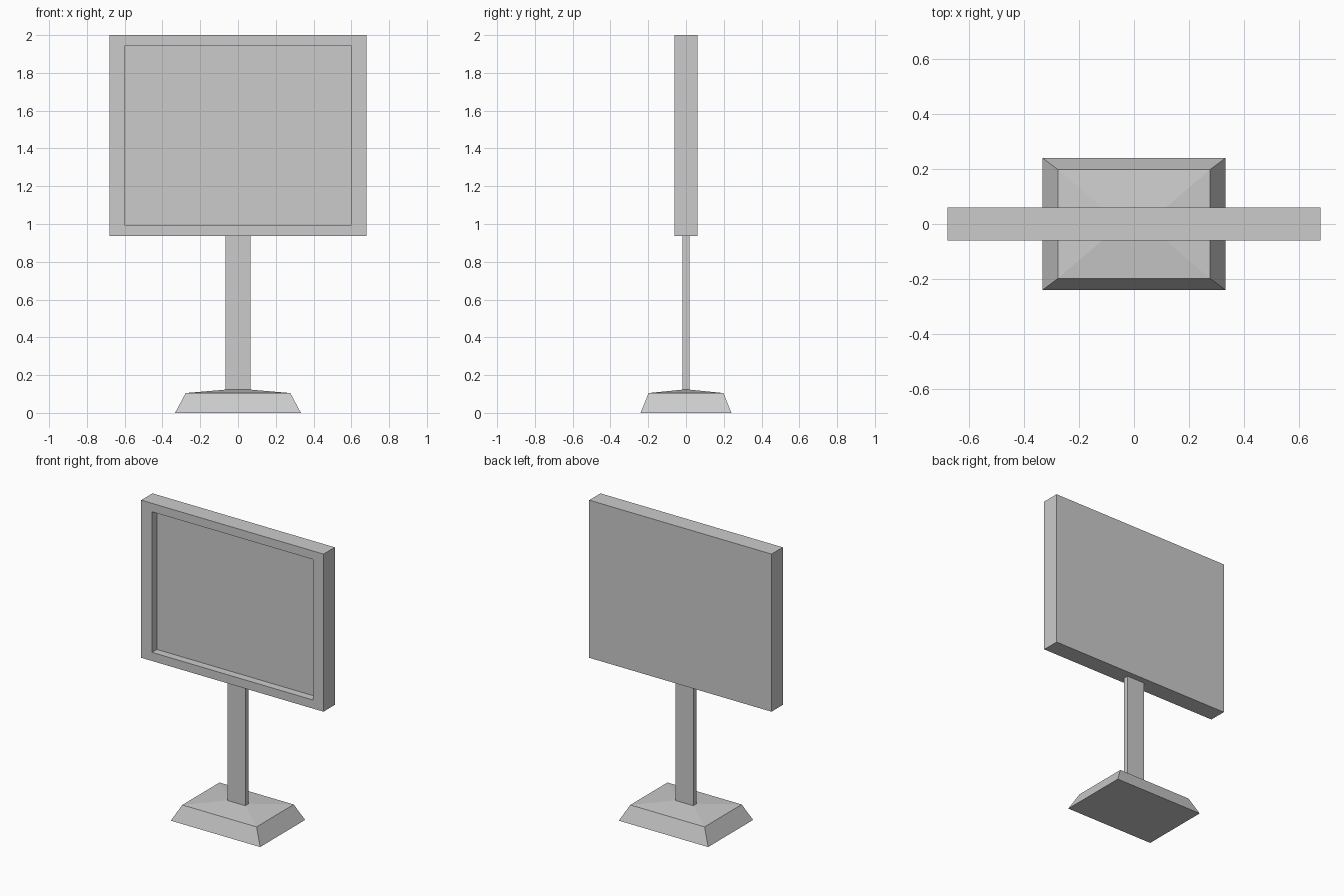
import bpy
import bmesh

if "Cube" in bpy.data.objects:
    bpy.data.objects.remove(bpy.data.objects["Cube"])

CORNERS = ((-1, -1), (1, -1), (1, 1), (-1, 1))


def z_ring(hx, hy, z):
    """Horizontal rectangle at height z."""
    return [(sx * hx, sy * hy, z) for sx, sy in CORNERS]


def y_ring(hx, z0, z1, y):
    """Upright rectangle at depth y."""
    return [(sx * hx, y, z0 if sz < 0 else z1) for sx, sz in CORNERS]


def loft(name, rings, cap_start=True, cap_end=True):
    """Bridge successive rectangles into one flat-shaded mesh."""
    bm = bmesh.new()
    loops = [[bm.verts.new(p) for p in ring] for ring in rings]
    for a, b in zip(loops, loops[1:]):
        for i in range(4):
            j = (i + 1) % 4
            bm.faces.new((a[i], a[j], b[j], b[i]))
    if cap_start:
        bm.faces.new(loops[0][::-1])
    if cap_end:
        bm.faces.new(loops[-1])
    bmesh.ops.recalc_face_normals(bm, faces=bm.faces)
    mesh = bpy.data.meshes.new(name)
    bm.to_mesh(mesh)
    bm.free()
    obj = bpy.data.objects.new(name, mesh)
    bpy.context.collection.objects.link(obj)
    return obj


POST_X, POST_Y = 0.067, 0.018

# Bevelled foot with a shallow hipped top meeting the post
loft("base", [z_ring(0.333, 0.24, 0), z_ring(0.277, 0.198, 0.105),
              z_ring(POST_X, POST_Y, 0.123)], cap_end=False)

# Thin flat post
loft("post", [z_ring(POST_X, POST_Y, 0.123), z_ring(POST_X, POST_Y, 0.937)],
     cap_start=False, cap_end=False)

# Panel: flat back, raised frame and recessed display on the front
loft("sign_panel", [y_ring(0.68, 0.937, 2.0, 0.06), y_ring(0.68, 0.937, 2.0, -0.06),
                    y_ring(0.60, 0.995, 1.943, -0.06), y_ring(0.60, 0.995, 1.943, -0.008)])
